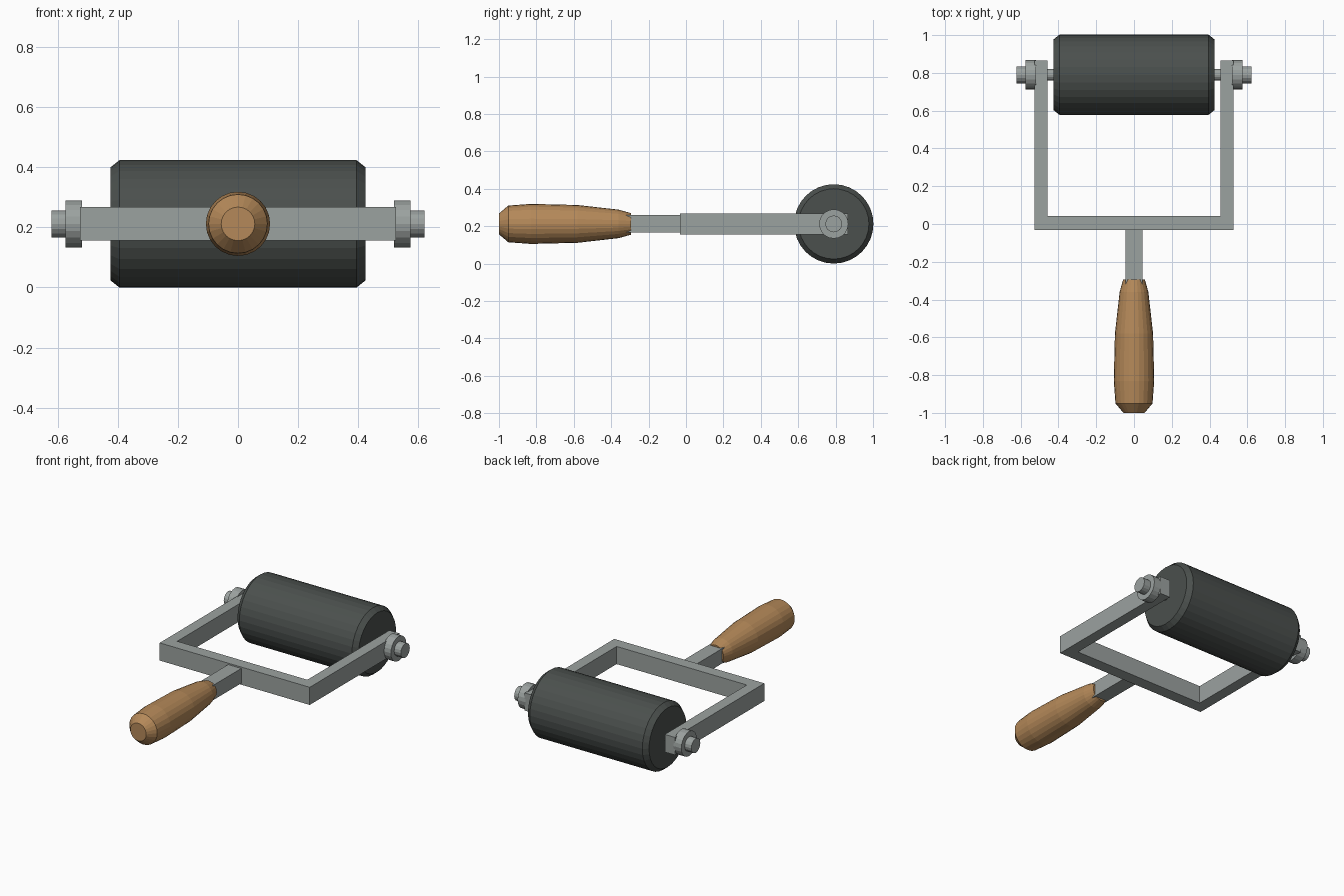
import bpy, bmesh, math

if "Cube" in bpy.data.objects:
    bpy.data.objects.remove(bpy.data.objects["Cube"])

AXLE_Y, AXLE_Z = 0.79, 0.212


def material(name, rgb):
    m = bpy.data.materials.new(name)
    m.diffuse_color = (*rgb, 1)
    m.use_nodes = True
    m.node_tree.nodes["Principled BSDF"].inputs["Base Color"].default_value = m.diffuse_color
    return m


RUBBER = material("dark_rubber", (0.07, 0.08, 0.075))
METAL = material("grey_metal", (0.33, 0.36, 0.35))
WOOD = material("wood", (0.46, 0.25, 0.10))


def finish(name, bm, mat):
    bmesh.ops.recalc_face_normals(bm, faces=bm.faces)
    me = bpy.data.meshes.new(name)
    bm.to_mesh(me)
    bm.free()
    me.materials.append(mat)
    ob = bpy.data.objects.new(name, me)
    bpy.context.collection.objects.link(ob)
    return ob


def lathe(name, profile, sides, axis, mat):
    """Capped solid of revolution; profile is (position along axis, radius)."""
    bm = bmesh.new()
    rings = []
    for p, r in profile:
        ring = []
        for i in range(sides):
            a = 2 * math.pi * i / sides
            u, v = r * math.cos(a), r * math.sin(a)
            co = (p, AXLE_Y + u, AXLE_Z + v) if axis == 'X' else (u, p, AXLE_Z + v)
            ring.append(bm.verts.new(co))
        rings.append(ring)
    for a, b in zip(rings, rings[1:]):
        for i in range(sides):
            j = (i + 1) % sides
            bm.faces.new((a[i], a[j], b[j], b[i]))
    bm.faces.new(rings[0])
    bm.faces.new(rings[-1])
    return finish(name, bm, mat)


def slab(name, outline, half_height, mat):
    """Outline in the xy plane, extruded evenly about the axle height."""
    bm = bmesh.new()
    face = bm.faces.new([bm.verts.new((x, y, AXLE_Z - half_height)) for x, y in outline])
    top = bmesh.ops.extrude_face_region(bm, geom=[face])
    verts = [g for g in top["geom"] if isinstance(g, bmesh.types.BMVert)]
    bmesh.ops.translate(bm, verts=verts, vec=(0, 0, 2 * half_height))
    return finish(name, bm, mat)


# Roller with chamfered rims
lathe("roller", [(-0.425, 0.188), (-0.395, 0.212), (0.395, 0.212), (0.425, 0.188)],
      32, 'X', RUBBER)

# Axle through the roller and both arms
lathe("axle", [(-0.55, 0.031), (0.55, 0.031)], 16, 'X', METAL)

# Washer and end stud on each side
for side, s in (("left", -1), ("right", 1)):
    lathe(side + "_washer", [(s * 0.52, 0.078), (s * 0.575, 0.078)], 20, 'X', METAL)
    lathe(side + "_axle_end", [(s * 0.56, 0.045), (s * 0.622, 0.045)], 16, 'X', METAL)

# U-shaped fork
half = [(0.527, -0.033), (0.527, 0.865), (0.457, 0.865), (0.457, 0.043)]
slab("fork", half + [(-x, y) for x, y in reversed(half)], 0.056, METAL)

# Square stem between fork and handle
slab("stem", [(-0.046, -0.34), (0.046, -0.34), (0.046, -0.02), (-0.046, -0.02)], 0.047, METAL)

# Turned wooden handle
lathe("handle", [(-1.0, 0.056), (-0.95, 0.098), (-0.83, 0.107), (-0.58, 0.101),
                 (-0.36, 0.076), (-0.295, 0.058)], 24, 'Y', WOOD)
